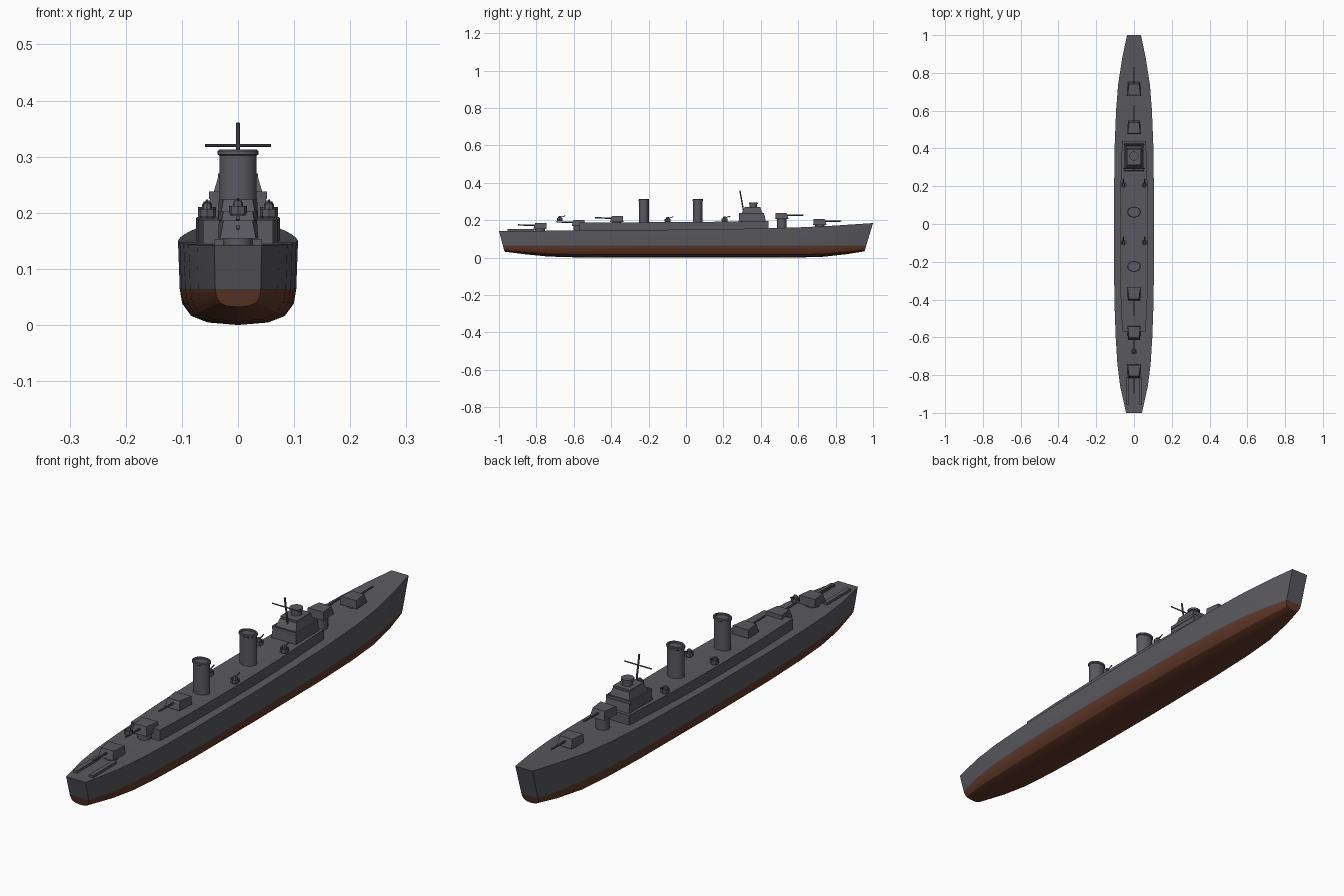
import bpy, bmesh, math
from mathutils import Vector

cube = bpy.data.objects.get("Cube")
if cube:
    bpy.data.objects.remove(cube, do_unlink=True)


def material(name, rgb):
    m = bpy.data.materials.new(name)
    m.use_nodes = True
    m.diffuse_color = (*rgb, 1)
    m.node_tree.nodes["Principled BSDF"].inputs["Base Color"].default_value = (*rgb, 1)
    return m


GREY = material("warship grey", (0.1, 0.1, 0.115))
RED = material("underwater red", (0.12, 0.04, 0.022))


def finish(name, bm, mats=(GREY,), smooth=True):
    bmesh.ops.recalc_face_normals(bm, faces=bm.faces)
    me = bpy.data.meshes.new(name)
    bm.to_mesh(me)
    bm.free()
    for m in mats:
        me.materials.append(m)
    ob = bpy.data.objects.new(name, me)
    bpy.context.collection.objects.link(ob)
    if smooth:
        bpy.ops.object.select_all(action="DESELECT")
        ob.select_set(True)
        bpy.context.view_layer.objects.active = ob
        bpy.ops.object.shade_smooth_by_angle(angle=math.radians(30))
    return ob


def loft(bm, rings):
    """Skin closed rings of points and cap both ends."""
    rows = [[bm.verts.new(p) for p in r] for r in rings]
    n = len(rows[0])
    for a, b in zip(rows, rows[1:]):
        for i in range(n):
            j = (i + 1) % n
            bm.faces.new((a[i], a[j], b[j], b[i]))
    bm.faces.new(rows[0])
    bm.faces.new(rows[-1])


def tapered_box(name, levels):
    """Stack of rectangles: (half width, back y, front y, z)."""
    bm = bmesh.new()
    loft(bm, [[(-w, a, z), (w, a, z), (w, b, z), (-w, b, z)] for w, a, b, z in levels])
    return finish(name, bm, smooth=False)


def turned(name, x, y, levels, sides=16, stretch=1.0):
    """Stack of round rings: (radius, z); stretch widens along x."""
    bm = bmesh.new()
    loft(bm, [[(x + r * stretch * math.cos(math.tau * i / sides),
                y + r * math.sin(math.tau * i / sides), z) for i in range(sides)]
              for r, z in levels])
    return finish(name, bm)


def rod(name, start, end, r, sides=8):
    bm = bmesh.new()
    a, b = Vector(start), Vector(end)
    turn = (b - a).to_track_quat("Z", "Y")
    loft(bm, [[p + turn @ Vector((r * math.cos(math.tau * i / sides),
                                  r * math.sin(math.tau * i / sides), 0))
               for i in range(sides)] for p in (a, b)])
    return finish(name, bm)


# Hull: stations of (y, half width, deck height, keel height)
WATER = 0.064
stations = [(-1, .042, .142, .032), (-.86, .073, .143, .017), (-.74, .088, .144, .006),
            (-.6, .097, .145, .002), (-.4, .104, .147, 0), (0, .107, .15, 0),
            (.4, .103, .156, 0), (.6, .095, .162, .001), (.74, .084, .168, .005),
            (.88, .062, .177, .019), (1, .037, .185, .034)]
bilge = [(.97, 1), (.93, .6), (.78, .25), (.5, .07), (0, 0)]
rings = []
for y, w, deck, keel in stations:
    half = [(w, deck)] + [(w * u, keel + (WATER - keel) * t) for u, t in bilge]
    rake = (0.3 if y > 0 else 0.27) * abs(y) ** 8
    ring = half + [(-x, z) for x, z in half[-2::-1]]
    rings.append([(x, y - math.copysign(rake * (deck - z), y), z) for x, z in ring])
bm = bmesh.new()
loft(bm, rings)
# Split the end plates at the waterline, then paint below it
bmesh.ops.bisect_plane(bm, geom=bm.verts[:] + bm.edges[:] + bm.faces[:],
                       plane_co=(0, 0, WATER), plane_no=(0, 0, 1), dist=0.0001)
for f in bm.faces:
    f.material_index = int(f.calc_center_median().z < WATER - 0.0001)
finish("hull", bm, (GREY, RED))

# Long deckhouse with gently curved sides
bm = bmesh.new()
loft(bm, [[(-w, y, .13), (w, y, .13), (w, y, top), (-w, y, top)]
          for y, w, top in [(-.57, .062, .187), (-.4, .07, .188), (-.1, .075, .19),
                            (.15, .073, .192), (.44, .063, .195)]])
finish("deckhouse", bm)

# Bridge tiers, rim walls and director
tapered_box("bridge_base", [(.054, .28, .43, .18), (.05, .285, .42, .228)])
tapered_box("bridge_middle", [(.046, .292, .412, .228), (.036, .31, .4, .262)])
tapered_box("bridge_top", [(.036, .312, .398, .262), (.036, .312, .398, .27)])
turned("bridge_director", 0, .36, [(.02, .265), (.02, .287), (.024, .287), (.024, .296)])
for s in (-1, 1):
    bm = bmesh.new()
    loft(bm, [[(s * x, y, z) for x, z in ((.046, .225), (.052, .225), (.052, .238), (.046, .238))]
              for y in (.285, .415)])
    finish("bridge_side_rail", bm, smooth=False)
for y in (.284, .412):
    tapered_box("bridge_end_rail", [(.052, y, y + .006, .225), (.052, y, y + .006, .238)])

# Mast leaning aft with its yard
rod("mast", (0, .312, .225), (0, .288, .36), .0036)
rod("mast_yard", (-.059, .295, .32), (.059, .295, .32), .0025)

# Two oval funnels with lipped caps
for name, y in (("forward_funnel", .063), ("aft_funnel", -.225)):
    turned(name, 0, y, [(.026, .18), (.026, .302), (.0285, .304), (.0285, .31),
                        (.026, .313), (.022, .313), (.022, .306)], 24, 1.27)


def turret(name, y, z, facing, pedestal):
    """Gun house with a sloped face, one barrel and a round base."""
    h = .032
    bm = bmesh.new()
    profile = [(-.035, .036, 0), (.036, .032, 0), (.026, .026, h), (-.033, .034, h)]
    loft(bm, [[(s * w, y + facing * d, z + k) for d, w, k in profile] for s in (-1, 1)])
    finish(name, bm, smooth=False)
    rod(name + "_barrel", (0, y + facing * .02, z + .019), (0, y + facing * .117, z + .021), .0038)
    turned(name + "_base", 0, y, [(.026, pedestal), (.026, z + .002)])


turret("bow_turret", .715, .175, 1, .155)
turret("raised_bow_turret", .512, .207, 1, .15)
turret("midship_turret", -.37, .192, -1, .18)
turret("raised_stern_turret", -.575, .17, -1, .135)
turret("stern_turret", -.78, .154, -1, .135)


def light_gun(name, x, y, z, facing):
    """Small tub with a gun block and an elevated barrel."""
    turned(name + "_tub", x, y, [(.013, z), (.016, z + .004), (.016, z + .017),
                                 (.013, z + .017), (.013, z + .009)], 8)
    turned(name + "_mount", x, y, [(.009, z + .003), (.009, z + .022), (.006, z + .027)], 8)
    rod(name + "_barrel", (x, y, z + .019), (x, y + facing * .03, z + .029), .0025, 6)


for s, side in ((1, "left"), (-1, "right")):
    light_gun(side + "_forward_light_gun", s * .055, .207, .193, 1)
    light_gun(side + "_aft_light_gun", s * .055, -.098, .19, 1)
    # Stern launching racks
    bm = bmesh.new()
    loft(bm, [[(s * x, y, z) for x, z in ((.026, .135), (.043, .135), (.043, .152), (.026, .152))]
              for y in (-.955, -.81)])
    finish(side + "_stern_rack", bm, smooth=False)
light_gun("stern_light_gun", 0, -.675, .195, 1)
